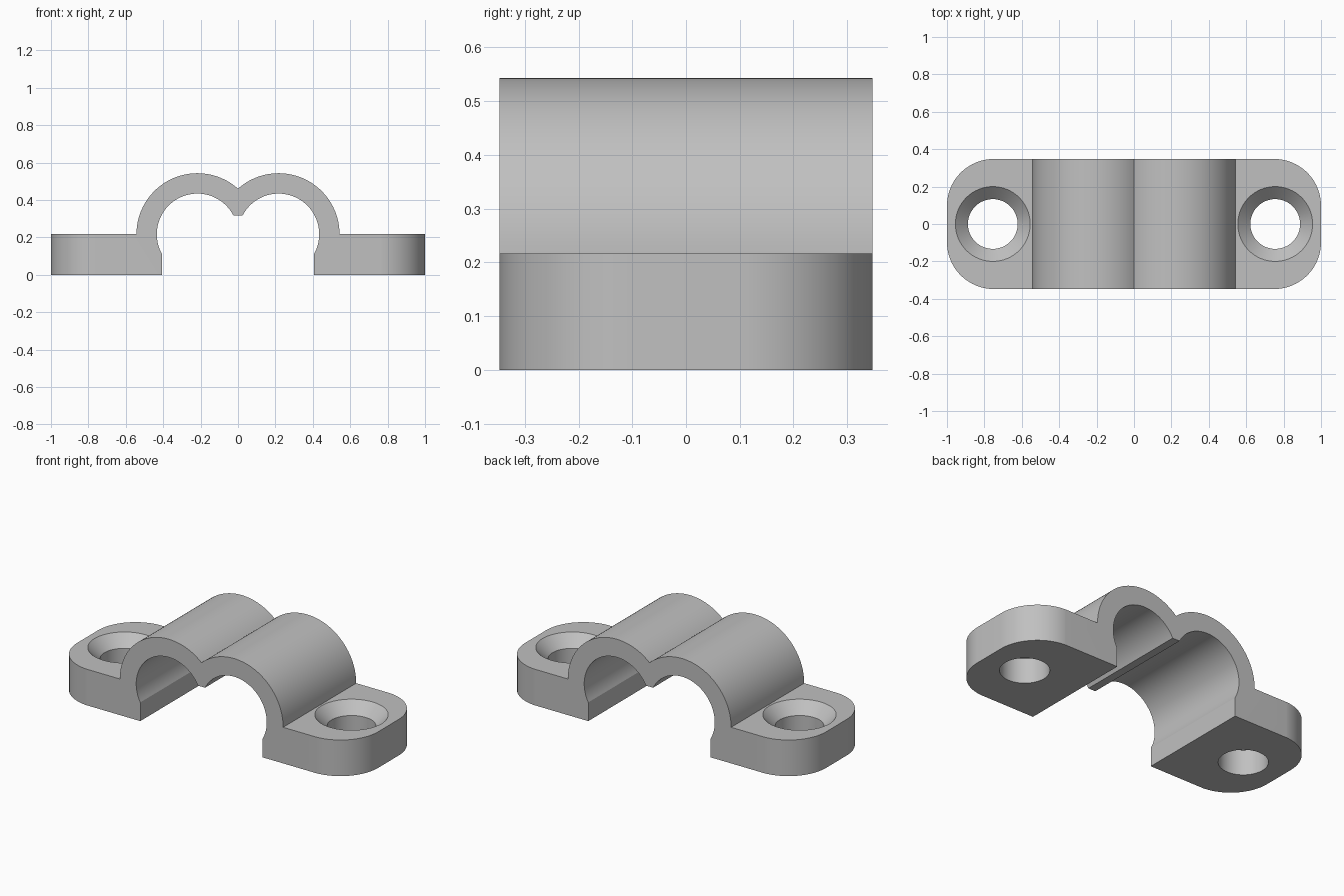
import bpy, bmesh, math
from mathutils import Vector

if "Cube" in bpy.data.objects:
    bpy.data.objects.remove(bpy.data.objects["Cube"])

HALF_DEPTH, FLANGE = 0.347, 0.217      # half depth, flange height
CENTRE, OUTER, INNER = 0.217, 0.326, 0.217   # arch centre offset and radii
HOLE_X, HOLE_R, SINK_R = 0.755, 0.133, 0.2
CORNER = 0.25

grey = bpy.data.materials.new("plain grey")
grey.use_nodes = True
colour = (0.53, 0.53, 0.53, 1)
grey.diffuse_color = colour
grey.node_tree.nodes["Principled BSDF"].inputs["Base Color"].default_value = colour


def arc(cx, cy, r, start, end, steps):
    return [(cx + r * math.cos(a), cy + r * math.sin(a))
            for a in (start + (end - start) * i / steps for i in range(steps + 1))]


def prism(name, points, direction):
    """Extrude a closed outline of 3D points along a direction."""
    bm = bmesh.new()
    face = bm.faces.new([bm.verts.new(p) for p in points])
    ext = bmesh.ops.extrude_face_region(bm, geom=[face])
    verts = [v for v in ext["geom"] if isinstance(v, bmesh.types.BMVert)]
    bmesh.ops.translate(bm, verts=verts, vec=Vector(direction))
    return finish(name, bm)


def finish(name, bm):
    bmesh.ops.recalc_face_normals(bm, faces=bm.faces)
    mesh = bpy.data.meshes.new(name)
    bm.to_mesh(mesh)
    bm.free()
    mesh.materials.append(grey)
    obj = bpy.data.objects.new(name, mesh)
    bpy.context.collection.objects.link(obj)
    return obj


def cut(obj, cutter, operation):
    cutter.hide_render = True
    mod = obj.modifiers.new(cutter.name, "BOOLEAN")
    mod.operation, mod.object, mod.solver = operation, cutter, "EXACT"
    bpy.ops.object.select_all(action="DESELECT")
    bpy.context.view_layer.objects.active = obj
    obj.select_set(True)
    bpy.ops.object.modifier_apply(modifier=mod.name)
    bpy.data.objects.remove(cutter)


# Double arch clamp with flanges: half profile, mirrored and extruded
half = arc(CENTRE, FLANGE, OUTER, math.acos(-CENTRE / OUTER), 0, 40)
half[0] = (0, half[0][1])
half += [(1.1, FLANGE), (1.1, 0), (0.407, 0)]
half += arc(CENTRE, FLANGE, INNER, -math.acos(0.19 / INNER), math.acos(-0.193 / INNER), 56)
profile = half + [(-x, z) for x, z in reversed(half[1:])]
clamp = prism("cable_clamp", [(x, -HALF_DEPTH, z) for x, z in profile],
              (0, 2 * HALF_DEPTH, 0))

# Rounded flange corners
outline = []
for i, (sx, sy) in enumerate([(1, 1), (-1, 1), (-1, -1), (1, -1)]):
    start = i * math.pi / 2
    outline += arc(sx * (1 - CORNER), sy * (HALF_DEPTH + 0.0005 - CORNER), CORNER,
                   start, start + math.pi / 2, 20)
cut(clamp, prism("corner_cutter", [(x, y, -0.1) for x, y in outline], (0, 0, 1)),
    "INTERSECT")

# Countersunk screw holes
sink_z = FLANGE - (SINK_R - HOLE_R)
for side in (-1, 1):
    bm = bmesh.new()
    rings = []
    for r, z in [(HOLE_R, -0.1), (HOLE_R, sink_z), (SINK_R, FLANGE), (SINK_R, FLANGE + 0.1)]:
        rings.append([bm.verts.new((side * HOLE_X + x, y, z))
                      for x, y in arc(0, 0, r, 0, math.tau, 64)[:-1]])
    for low, high in zip(rings, rings[1:]):
        for i in range(64):
            j = (i + 1) % 64
            bm.faces.new((low[i], low[j], high[j], high[i]))
    bm.faces.new(rings[0])
    bm.faces.new(rings[-1])
    cut(clamp, finish("screw_hole_cutter", bm), "DIFFERENCE")

bpy.ops.object.shade_smooth_by_angle(angle=math.radians(25))
